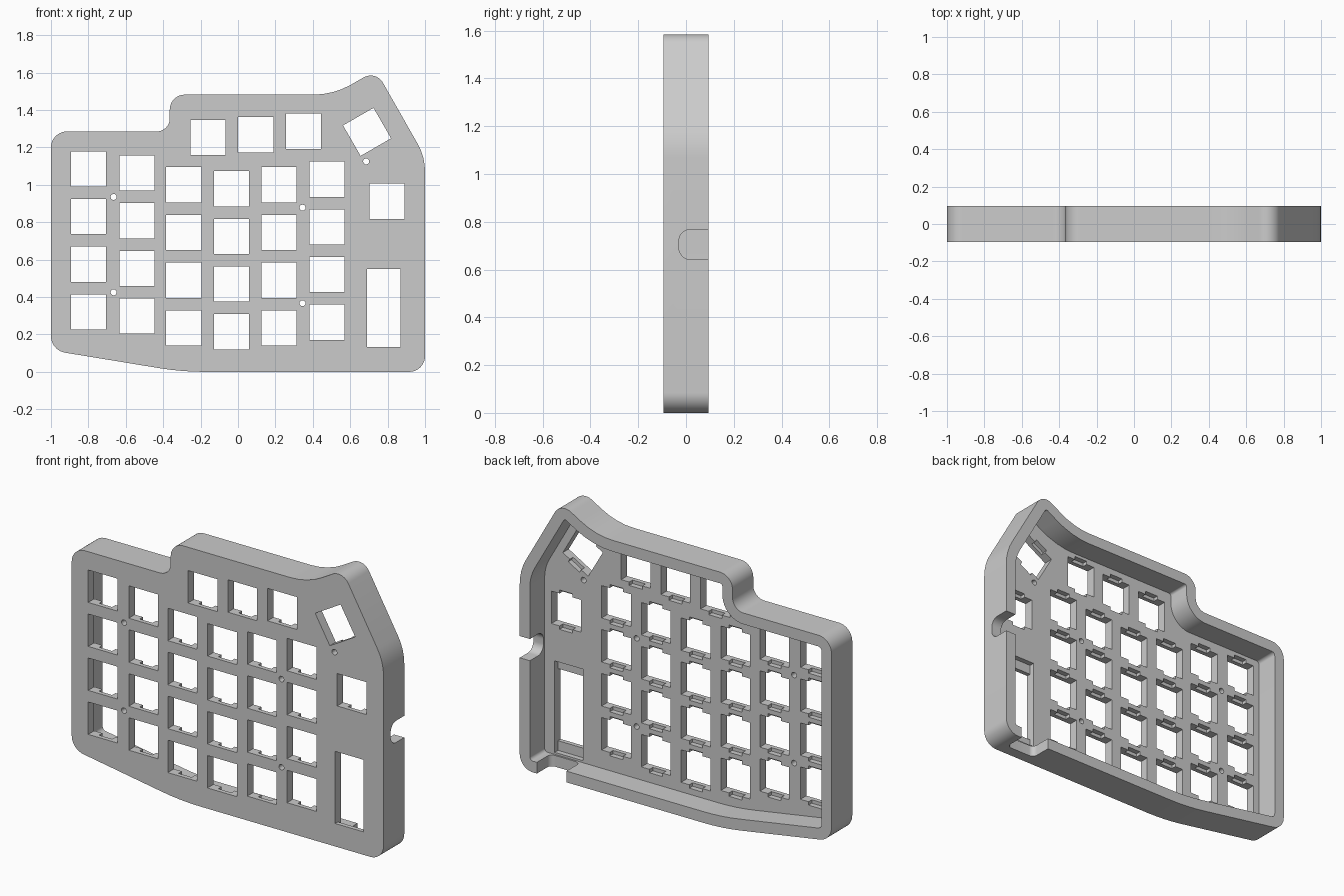
import bpy, bmesh
from math import sin, cos, tan, pi, radians
from mathutils import Vector

FRONT, BACK = -0.095, 0.095      # depth of the case
PLATE = -0.04                    # rear face of the switch plate
CLIP = -0.07                     # where the rear clip recesses begin
WALL = 0.065
HALF = 0.094                     # half a switch opening

cube = bpy.data.objects.get("Cube")
if cube:
    bpy.data.objects.remove(cube, do_unlink=True)

grey = bpy.data.materials.new("case grey")
grey.use_nodes = True
grey.diffuse_color = (0.6, 0.6, 0.6, 1)
grey.node_tree.nodes["Principled BSDF"].inputs["Base Color"].default_value = (0.6, 0.6, 0.6, 1)


def fillet(corners):
    """Round each (x, z, radius) corner of a counter-clockwise polygon."""
    out = []
    for i, (x, z, r) in enumerate(corners):
        p = Vector((x, z))
        a = (Vector(corners[i - 1][:2]) - p).normalized()
        b = (Vector(corners[(i + 1) % len(corners)][:2]) - p).normalized()
        half = a.angle(b) / 2
        centre = p + (a + b).normalized() * (r / sin(half))
        start = p + a * (r / tan(half)) - centre
        turn = pi - 2 * half
        if a.x * b.y - a.y * b.x > 0:
            turn = -turn
        n = max(4, int(abs(turn) / radians(8)))
        for k in range(n + 1):
            t = turn * k / n
            c, s = cos(t), sin(t)
            out.append(centre + Vector((start.x * c - start.y * s, start.x * s + start.y * c)))
    return out


def inset(pts, d):
    """Move a counter-clockwise outline inwards by d."""
    out = []
    for i, p in enumerate(pts):
        e1 = (p - pts[i - 1]).normalized()
        e2 = (pts[(i + 1) % len(pts)] - p).normalized()
        n1, n2 = Vector((-e1.y, e1.x)), Vector((-e2.y, e2.x))
        m = (n1 + n2).normalized()
        out.append(p + m * (d / m.dot(n1)))
    return out


def rect(cx, cz, w, h, angle=0.0):
    """Rectangle outline, half sizes w and h, turned about its centre."""
    c, s = cos(angle), sin(angle)
    return [Vector((cx + x * c - z * s, cz + x * s + z * c))
            for x, z in ((-w, -h), (w, -h), (w, h), (-w, h))]


def prism(bm, pts, lo, hi, axis="y"):
    """Extrude a 2D outline along an axis."""
    place = {"x": lambda p, d: (d, p[0], p[1]),
             "y": lambda p, d: (p[0], d, p[1]),
             "z": lambda p, d: (p[0], p[1], d)}[axis]
    rings = [[bm.verts.new(place(p, d)) for p in pts] for d in (lo, hi)]
    bm.faces.new(rings[0])
    bm.faces.new(rings[1][::-1])
    for i in range(len(pts)):
        j = (i + 1) % len(pts)
        bm.faces.new((rings[0][i], rings[1][i], rings[1][j], rings[0][j]))


def make(name, bm):
    bmesh.ops.recalc_face_normals(bm, faces=bm.faces)
    mesh = bpy.data.meshes.new(name)
    bm.to_mesh(mesh)
    bm.free()
    mesh.materials.append(grey)
    obj = bpy.data.objects.new(name, mesh)
    bpy.context.collection.objects.link(obj)
    return obj


# Case body
outline = fillet([(-1, 0.115, 0.09), (-0.3, 0, 1.5), (1, 0, 0.085), (1, 1.15, 0.3),
                  (0.737, 1.612, 0.075), (0.512, 1.482, 0.41), (-0.365, 1.482, 0.08),
                  (-0.365, 1.285, 0.07), (-1, 1.285, 0.085)])
bm = bmesh.new()
prism(bm, outline, FRONT, BACK)
case = make("keyboard_case", bm)
cutters = []

# Open cavity behind the plate
bm = bmesh.new()
prism(bm, inset(outline, WALL), PLATE, BACK + 0.1)
cutters.append(make("cavity_cutter", bm))

# Switch openings: staggered columns, top row, side key, tilted thumb key
switches = [(x, z + row * 0.255, 0) for x, z in
            ((-0.8, 0.32), (-0.54, 0.298), (-0.29, 0.235),
             (-0.035, 0.214), (0.22, 0.235), (0.475, 0.265)) for row in range(4)]
switches += [(-0.16, 1.253, 0), (0.095, 1.268, 0), (0.35, 1.286, 0),
             (0.797, 0.912, 0), (0.69, 1.283, radians(30))]
screws = [(-0.665, 0.935), (-0.665, 0.425), (0.345, 0.878), (0.345, 0.367), (0.685, 1.125)]
bm = bmesh.new()
for x, z, a in switches:
    prism(bm, rect(x, z, HALF, HALF, a), FRONT - 0.1, 0)
prism(bm, rect(0.78, 0.342, 0.09, 0.209), FRONT - 0.1, 0)
for x, z in screws:
    ring = [(x + 0.016 * cos(k * pi / 10), z + 0.016 * sin(k * pi / 10)) for k in range(20)]
    prism(bm, ring, FRONT - 0.1, 0)
cutters.append(make("opening_cutter", bm))

# Clip recesses on the rear of each opening
bm = bmesh.new()
for x, z, a in switches:
    prism(bm, rect(x, z, 0.042, HALF + 0.02, a), CLIP, 0.01)
prism(bm, rect(0.78, 0.342, 0.09, 0.265), CLIP, 0.01)
cutters.append(make("clip_cutter", bm))

# Cable ports in the side wall and the bottom wall
bm = bmesh.new()
prism(bm, fillet([(-0.03, 0.642, 0.05), (0.2, 0.642, 0.02),
                  (0.2, 0.768, 0.02), (-0.03, 0.768, 0.05)]), 0.9, 1.1, "x")
prism(bm, fillet([(0.70, -0.03, 0.03), (0.89, -0.03, 0.03),
                  (0.89, 0.2, 0.02), (0.70, 0.2, 0.02)]), -0.1, 0.09, "z")
cutters.append(make("port_cutter", bm))

# Cut everything, then drop the cutters
bpy.ops.object.select_all(action="DESELECT")
bpy.context.view_layer.objects.active = case
case.select_set(True)
for cutter in cutters:
    cutter.hide_render = True
    mod = case.modifiers.new(cutter.name, "BOOLEAN")
    mod.operation = "DIFFERENCE"
    mod.solver = "EXACT"
    mod.object = cutter
    bpy.ops.object.modifier_apply(modifier=mod.name)
for cutter in cutters:
    bpy.data.objects.remove(cutter, do_unlink=True)

bpy.ops.object.shade_smooth_by_angle(angle=radians(30))
